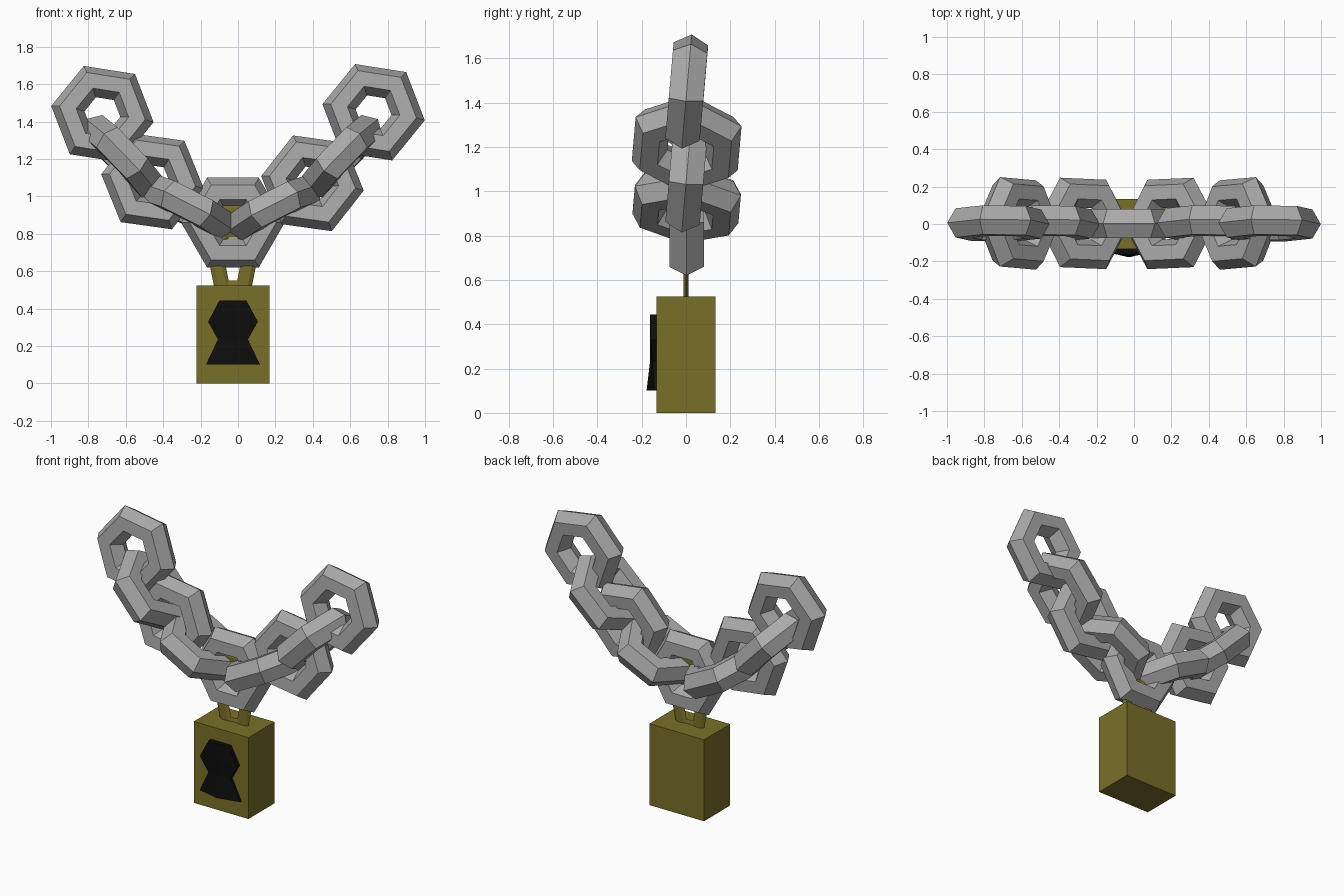
import bpy, bmesh, math
from mathutils import Matrix, Vector

old = bpy.data.objects.get("Cube")
if old:
    bpy.data.objects.remove(old, do_unlink=True)


def material(name, rgb):
    m = bpy.data.materials.new(name)
    m.use_nodes = True
    m.diffuse_color = (*rgb, 1)
    bsdf = next(n for n in m.node_tree.nodes if n.type == 'BSDF_PRINCIPLED')
    bsdf.inputs["Base Color"].default_value = (*rgb, 1)
    return m


STEEL = material("steel grey", (0.40, 0.40, 0.40))
BRASS = material("dull brass", (0.19, 0.16, 0.022))
BLACK = material("keyhole black", (0.004, 0.004, 0.004))

LOCK_X = -0.027
UPRIGHT = Matrix.Rotation(math.radians(90), 4, 'X')


def rot(degrees, axis):
    return Matrix.Rotation(math.radians(degrees), 4, axis)


def ring(name, mat, major, minor, matrix):
    """Six-sided ring with a six-sided section, transformed in place."""
    bpy.ops.mesh.primitive_torus_add(major_segments=6, minor_segments=6,
                                     major_radius=major, minor_radius=minor)
    ob = bpy.context.object
    ob.name = name
    ob.data.transform(matrix)
    ob.data.materials.append(mat)
    return ob


def link(name, x, z, turn, upright, tilt=-5):
    m = Matrix.Translation((x, 0.003, z)) @ rot(tilt, 'X') @ rot(turn, 'Y')
    ring(name, STEEL, 0.187, 0.09, m @ UPRIGHT if upright else m)


# Chain: upright links alternate with flat links that climb to each side
link("chain_link_middle", LOCK_X, 0.86, 0, True, 0)
link("chain_link_left_1", 0.195, 0.94, -27, False)
link("chain_link_left_2", 0.398, 1.07, 8, True)
link("chain_link_left_3", 0.555, 1.215, -46, False)
link("chain_link_left_4", 0.725, 1.45, 9, True)
link("chain_link_right_1", -0.272, 0.945, 27, False)
link("chain_link_right_2", -0.457, 1.08, 8, True)
link("chain_link_right_3", -0.62, 1.215, 46, False)
link("chain_link_right_4", -0.725, 1.44, 9, True)

# Shackle: tall flattened ring sunk into the lock body
ring("lock_shackle", BRASS, 1, 0.48,
     Matrix.Translation((LOCK_X, 0, 0.665)) @ Matrix.Diagonal((0.088, 0.029, 0.255, 1)) @ UPRIGHT)

# Lock body
bpy.ops.mesh.primitive_cube_add(size=1)
body = bpy.context.object
body.name = "lock_body"
body.data.transform(Matrix.Translation((LOCK_X, 0, 0.2625)) @ Matrix.Diagonal((0.39, 0.266, 0.525, 1)))
body.data.materials.append(BRASS)

# Keyhole: rows of height, half width, side depth and middle depth
rows = [(0.10, 0.145, -0.145, -0.178), (0.235, 0.08, -0.15, -0.162),
        (0.33, 0.133, -0.16, -0.162), (0.444, 0.072, -0.16, -0.162)]
bm = bmesh.new()
loops = []
for z, w, side, mid in rows:
    points = [(-w, -0.13), (-w, side), (0, mid), (w, side), (w, -0.13)]
    loops.append([bm.verts.new((LOCK_X + x, y, z)) for x, y in points])
for low, high in zip(loops, loops[1:]):
    for i in range(5):
        j = (i + 1) % 5
        bm.faces.new((low[i], low[j], high[j], high[i]))
bm.faces.new(loops[0][::-1])
bm.faces.new(loops[-1])
bmesh.ops.recalc_face_normals(bm, faces=bm.faces[:])
mesh = bpy.data.meshes.new("keyhole")
bm.to_mesh(mesh)
bm.free()
mesh.materials.append(BLACK)
bpy.context.collection.objects.link(bpy.data.objects.new("keyhole", mesh))
